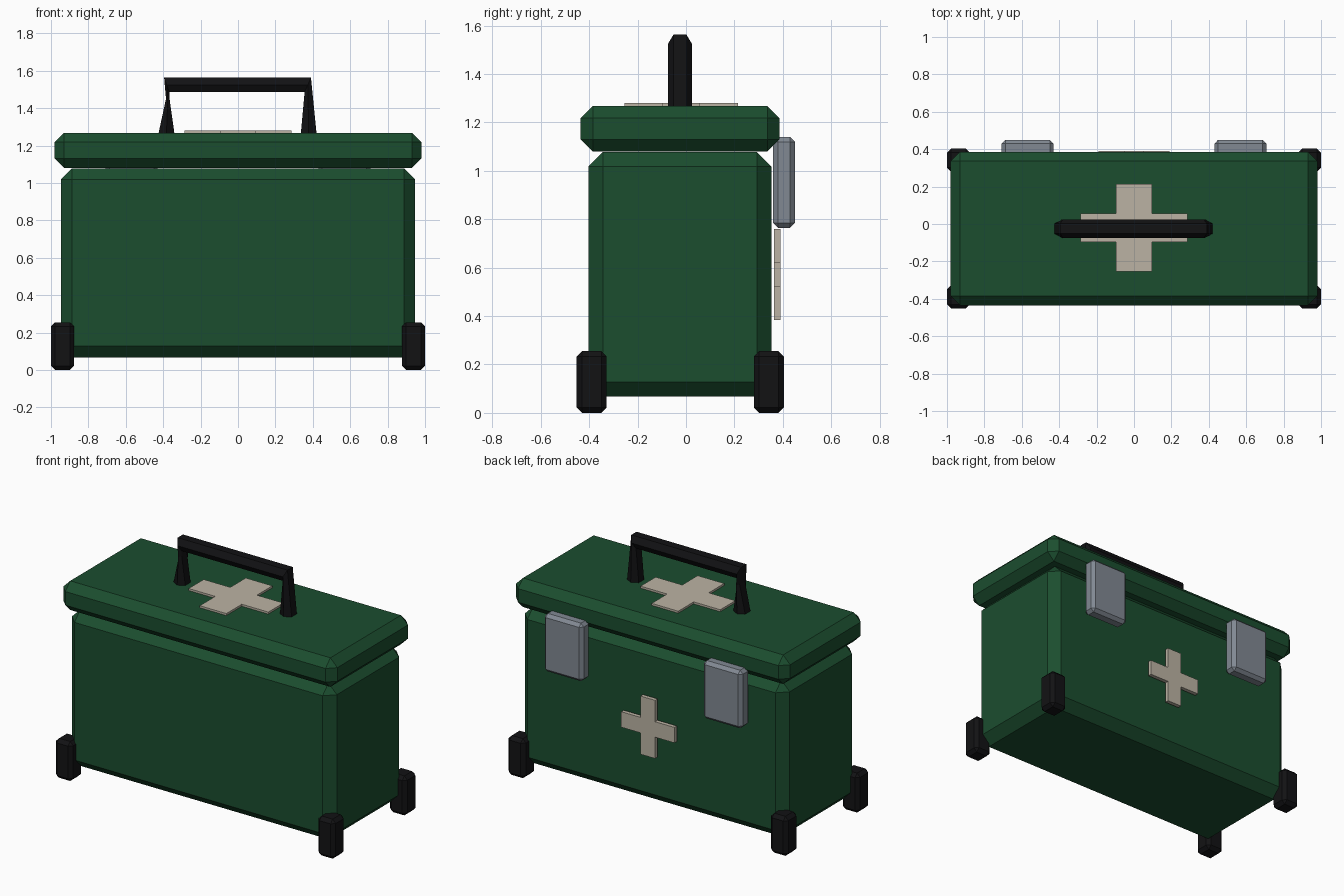
import bpy, bmesh

if "Cube" in bpy.data.objects:
    bpy.data.objects.remove(bpy.data.objects["Cube"])

CY = -0.025  # centre line of the case in y


def material(name, rgb):
    m = bpy.data.materials.new(name)
    m.diffuse_color = (*rgb, 1)
    m.use_nodes = True
    m.node_tree.nodes["Principled BSDF"].inputs["Base Color"].default_value = m.diffuse_color
    return m


green = material("green", (0.011, 0.075, 0.028))
black = material("black", (0.006, 0.006, 0.007))
steel = material("steel", (0.22, 0.25, 0.29))
cream = material("cream", (0.50, 0.45, 0.37))


def add_object(name, bm, mat):
    bmesh.ops.recalc_face_normals(bm, faces=bm.faces)
    me = bpy.data.meshes.new(name)
    bm.to_mesh(me)
    bm.free()
    me.materials.append(mat)
    ob = bpy.data.objects.new(name, me)
    bpy.context.collection.objects.link(ob)
    return ob


def chamfer_box(name, lo, hi, width, mat):
    bm = bmesh.new()
    bmesh.ops.create_cube(bm, size=1)
    for v in bm.verts:
        v.co = [(l + h) / 2 + c * (h - l) for l, h, c in zip(lo, hi, v.co)]
    ob = add_object(name, bm, mat)
    bev = ob.modifiers.new("chamfer", "BEVEL")
    bev.width, bev.segments, bev.limit_method = width, 1, "NONE"
    return ob


def cross(name, a, b, arm_a, arm_b, place, depth, mat):
    # plus-shaped outline, half sizes a x b, extruded along depth
    pts = [(-arm_a, -b), (arm_a, -b), (arm_a, -arm_b), (a, -arm_b), (a, arm_b), (arm_a, arm_b)]
    pts += [(-u, -v) for u, v in pts]
    bm = bmesh.new()
    face = bm.faces.new([bm.verts.new(place(u, v)) for u, v in pts])
    ext = bmesh.ops.extrude_face_region(bm, geom=[face])
    bmesh.ops.translate(bm, vec=depth, verts=[g for g in ext["geom"] if isinstance(g, bmesh.types.BMVert)])
    return add_object(name, bm, mat)


# case and lid
chamfer_box("case_body", (-0.947, -0.403, 0.068), (0.947, 0.353, 1.078), 0.06, green)
chamfer_box("lid", (-0.98, -0.435, 1.08), (0.98, 0.386, 1.268), 0.05, green)

# corner feet and latches, mirrored left and right
for side, s in (("left", -1), ("right", 1)):
    x0, x1 = sorted((s * 0.877, s * 1.0))
    chamfer_box(f"front_foot_{side}", (x0, -0.452, 0), (x1, -0.328, 0.255), 0.022, black)
    chamfer_box(f"back_foot_{side}", (x0, 0.28, 0), (x1, 0.404, 0.255), 0.022, black)
    x0, x1 = sorted((s * 0.43, s * 0.708))
    chamfer_box(f"latch_{side}", (x0, 0.36, 0.765), (x1, 0.45, 1.14), 0.02, steel)

# crosses on the lid and on the latch side
cross("lid_cross", 0.285, 0.235, 0.095, 0.077,
      lambda u, v: (u, CY + 0.005 + v, 1.262), (0, 0, 0.019), cream)
cross("back_cross", 0.19, 0.188, 0.052, 0.05,
      lambda u, v: (u, 0.364, 0.572 + v), (0, 0.026, 0), cream)

# handle: hexagonal section lofted through (outer, inner) points in the xz plane
rings = [((-0.425, 1.265), (-0.34, 1.265)),
         ((-0.385, 1.45), (-0.366, 1.45)),
         ((-0.395, 1.563), (-0.366, 1.485)),
         ((0.39, 1.563), (0.356, 1.485)),
         ((0.42, 1.265), (0.336, 1.265))]
section = [(0, 0.027), (0.5, 0.05), (1, 0.027), (1, -0.027), (0.5, -0.05), (0, -0.027)]
bm = bmesh.new()
loops = [[bm.verts.new((o[0] + (i[0] - o[0]) * t, CY + y, o[1] + (i[1] - o[1]) * t))
          for t, y in section] for o, i in rings]
for p, q in zip(loops, loops[1:]):
    for k in range(6):
        n = (k + 1) % 6
        bm.faces.new((p[k], p[n], q[n], q[k]))
bm.faces.new(loops[0])
bm.faces.new(loops[-1])
add_object("carry_handle", bm, black)
